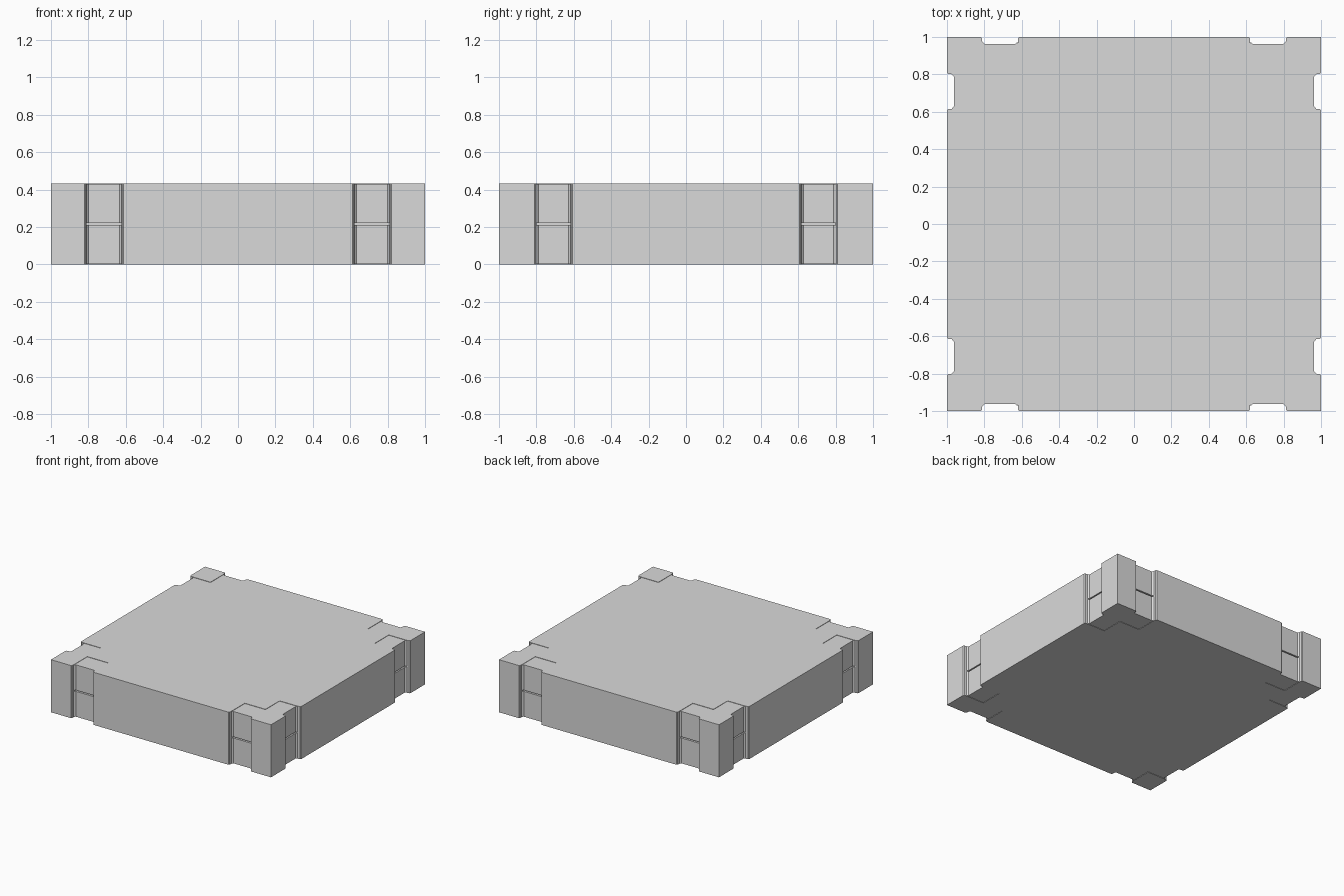
import bpy, bmesh

if "Cube" in bpy.data.objects:
    bpy.data.objects.remove(bpy.data.objects["Cube"])

H = 0.432      # total height
MID = H / 2    # seam between the two shells
FLOOR = 0.963  # distance of recess floors from centre
LIP = 0.003    # recess panels sit slightly below top and bottom
GAP = 0.005    # half of the groove across each recess

grey = bpy.data.materials.new("light grey")
grey.diffuse_color = (0.7, 0.7, 0.7, 1)
grey.use_nodes = True
grey.node_tree.nodes["Principled BSDF"].inputs["Base Color"].default_value = grey.diffuse_color


def prisms(name, outlines, z_ranges):
    """One object made of outlines extruded over each height range."""
    bm = bmesh.new()
    for pts in outlines:
        for z0, z1 in z_ranges:
            low = [bm.verts.new((x, y, z0)) for x, y in pts]
            high = [bm.verts.new((x, y, z1)) for x, y in pts]
            bm.faces.new(low[::-1])
            bm.faces.new(high)
            n = len(pts)
            for i in range(n):
                j = (i + 1) % n
                bm.faces.new((low[i], low[j], high[j], high[i]))
    bmesh.ops.recalc_face_normals(bm, faces=bm.faces)
    me = bpy.data.meshes.new(name)
    bm.to_mesh(me)
    bm.free()
    me.materials.append(grey)
    ob = bpy.data.objects.new(name, me)
    bpy.context.collection.objects.link(ob)
    return ob


def four(pts):
    """Mirror an outline into all four corners."""
    return [[(x * sx, y * sy) for x, y in pts] for sx in (1, -1) for sy in (1, -1)]


halves = [(0, MID), (MID, H)]

# Cross-shaped shells with eased arm ends
quarter = [(1, 0.608), (0.993, 0.615), (0.96, 0.617), (0.81, 0.617), (0.81, 0.80),
           (0.622, 0.80), (0.622, 0.96), (0.62, 0.993), (0.613, 1)]
body = []
for sx, sy in ((1, 1), (-1, 1), (-1, -1), (1, -1)):
    q = [(x * sx, y * sy) for x, y in quarter]
    body += q if sx * sy > 0 else q[::-1]
prisms("body_shells", [body], halves)

# Solid corner blocks
block = [(0.81, 0.80), (0.963, 0.80), (0.993, 0.803), (1, 0.81), (1, 1),
         (0.82, 1), (0.813, 0.993), (0.81, 0.963)]
prisms("corner_blocks", four(block), halves)

# Recessed panels beside each corner, split by a narrow groove
recess_z = [(LIP, MID - GAP), (MID + GAP, H - LIP)]
front = [(0.622, 0.80), (0.622, FLOOR + 0.012), (0.634, FLOOR), (0.799, FLOOR),
         (0.811, FLOOR + 0.012), (0.81, 0.80)]
side = [(0.81, 0.617), (FLOOR + 0.012, 0.617), (FLOOR, 0.629), (FLOOR, 0.789),
        (FLOOR + 0.012, 0.801), (0.81, 0.80)]
prisms("front_back_recess_panels", four(front), recess_z)
prisms("side_recess_panels", four(side), recess_z)
